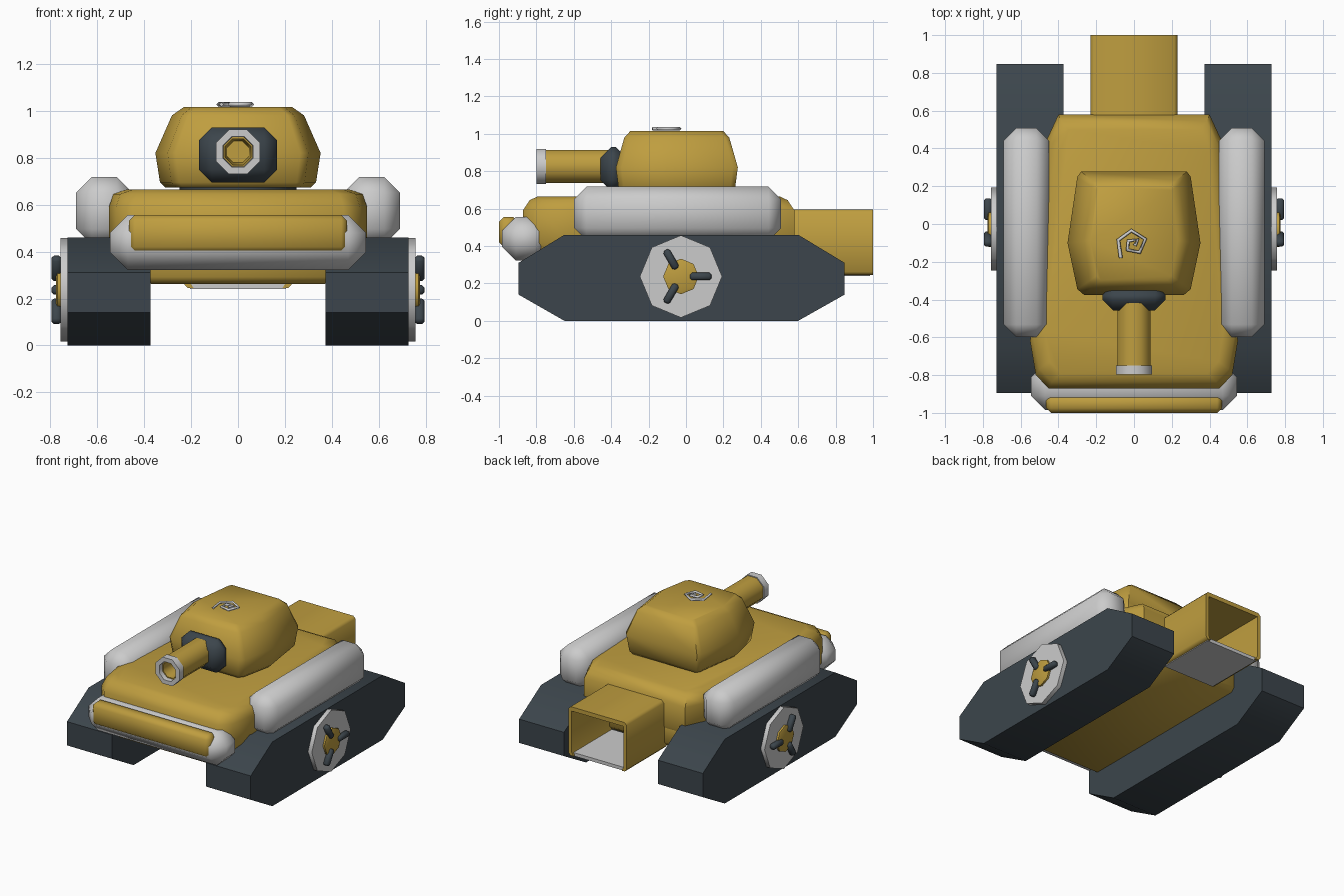
import bpy, bmesh
from math import sin, cos, pi, radians
from mathutils import Matrix, Vector

if "Cube" in bpy.data.objects:
    bpy.data.objects.remove(bpy.data.objects["Cube"])


def material(name, rgb):
    m = bpy.data.materials.new(name)
    m.diffuse_color = (*rgb, 1)
    m.use_nodes = True
    m.node_tree.nodes["Principled BSDF"].inputs["Base Color"].default_value = m.diffuse_color
    return m


GOLD = material("mustard", (0.52, 0.34, 0.05))
DARK = material("charcoal", (0.045, 0.06, 0.072))


def finish(name, bm, mat=None, mirror=False, angle=50):
    bmesh.ops.recalc_face_normals(bm, faces=bm.faces)
    me = bpy.data.meshes.new(name)
    bm.to_mesh(me)
    bm.free()
    for p in me.polygons:
        p.use_smooth = True
    me.set_sharp_from_angle(angle=radians(angle))
    ob = bpy.data.objects.new(name, me)
    bpy.context.collection.objects.link(ob)
    if mat:
        me.materials.append(mat)
    if mirror:
        ob.modifiers.new("Mirror", 'MIRROR').use_mirror_merge = False
    return ob


def loft(name, rings, mat=None, caps=True, closed=False, **kw):
    """Skin a list of rings that all have the same number of points."""
    bm = bmesh.new()
    vs = [[bm.verts.new(p) for p in r] for r in rings]
    n = len(vs[0])
    pairs = list(zip(vs, vs[1:])) + ([(vs[-1], vs[0])] if closed else [])
    for a, b in pairs:
        for i in range(n):
            j = (i + 1) % n
            bm.faces.new((a[i], a[j], b[j], b[i]))
    if caps and not closed:
        bm.faces.new(vs[0])
        bm.faces.new(vs[-1])
    return finish(name, bm, mat, **kw)


def box(name, lo, hi, bevel, mat=None, matrix=None, **kw):
    bm = bmesh.new()
    lo, hi = Vector(lo), Vector(hi)
    bmesh.ops.create_cube(bm, size=1, matrix=Matrix.Translation((lo + hi) / 2)
                          @ Matrix.Diagonal((*(hi - lo), 1)))
    if bevel:
        bmesh.ops.bevel(bm, geom=bm.edges[:], offset=bevel, segments=1,
                        affect='EDGES', profile=0.5)
    if matrix:
        bm.transform(matrix)
    return finish(name, bm, mat, **kw)


def symmetric(half):
    """Full plan outline from its right half, listed back to front."""
    return half + [(-x, y) for x, y in reversed(half)]


def stacked(plan, cy, levels):
    return [[(x * sx, cy + (y - cy) * sy, z) for x, y in plan]
            for z, sx, sy in levels]


def disc_ring(x, r, n=8):
    return [(x, -0.027 + r * cos(2 * pi * i / n), 0.237 + r * sin(2 * pi * i / n))
            for i in range(n)]


def barrel_ring(y, r):
    return [(r * cos(pi * (i + .5) / 4), y, 0.825 + r * sin(pi * (i + .5) / 4))
            for i in range(8)]


# Tracks
track = [(-.895, .14), (-.65, 0), (.60, 0), (.848, .14),
         (.848, .31), (.60, .46), (-.65, .46), (-.895, .31)]
loft("track", [[(x, y, z) for y, z in track] for x in (.372, .727)], DARK, mirror=True)

# Wheel discs, hubs and three spokes each
loft("wheel_disc", [disc_ring(.70, .22), disc_ring(.757, .22)], mirror=True)
loft("wheel_hub", [disc_ring(.74, .095), disc_ring(.77, .095), disc_ring(.776, .08)],
     GOLD, mirror=True)
for k in range(3):
    m = Matrix.Translation((0, -.027, .237)) @ Matrix.Rotation(2 * pi * k / 3, 4, 'X')
    box(f"wheel_spoke_{k + 1}", (.752, .048, -.02), (.795, .163, .02), .011, DARK, m,
        mirror=True)

# Hull and belly
hull = symmetric([(.40, .58), (.46, .45), (.55, -.62), (.52, -.80), (.45, -.872)])
loft("hull", stacked(hull, -.146, [(.36, .93, .96), (.42, 1, 1), (.59, 1, 1),
                                   (.645, .965, .95), (.665, .86, .89)]), GOLD)
box("belly", (-.40, -.84, .262), (.40, .57, .50), .03, GOLD)

# Side fenders
box("side_fender", (.45, -.598, .43), (.69, .508, .717), .066, mirror=True, angle=60)

# Front bumper with inset bar
box("front_bumper", (-.545, -.985, .322), (.545, -.735, .555), .075, angle=60)
box("bumper_bar", (-.465, -1.0, .395), (.465, -.90, .555), .025, GOLD, angle=60)

# Rear open box: inverted channel with a floor plate
half = [(.19, .245), (.215, .245), (.23, .262), (.23, .578), (.213, .595)]
inner = [(.205, .565), (.205, .27)]
channel = ([(x, z) for x, z in half] + [(-x, z) for x, z in reversed(half)]
           + [(-x, z) for x, z in reversed(inner)] + inner)
loft("rear_box", [[(x, y, z) for x, z in channel] for y in (.55, 1.0)], GOLD)
box("rear_box_floor", (-.204, .55, .24), (.204, .985, .264), 0)

# Turret and its neck
turret = symmetric([(.28, .277), (.30, .25), (.352, -.10), (.30, -.345), (.265, -.375)])
loft("turret", stacked(turret, -.05, [(.672, .88, .90), (.695, .945, .95), (.82, 1, 1),
                                      (.98, .80, .86), (1.015, .66, .76)]), GOLD)
neck = [(.25 * cos(pi * i / 8), -.03 + .25 * sin(pi * i / 8)) for i in range(16)]
loft("turret_neck", stacked(neck, -.03, [(.62, 1, 1), (.70, 1, 1)]), DARK)

# Gun mantlet, barrel and muzzle ring
box("gun_mantlet", (-.167, -.457, .695), (.167, -.32, .928), .055, DARK, angle=60)
loft("gun_barrel", [barrel_ring(y, r) for y, r in
                    [(-.40, .095), (-.765, .095), (-.765, .06), (-.62, .05)]], GOLD)
loft("muzzle_ring", [barrel_ring(y, r) for y, r in
                     [(-.748, .102), (-.798, .102), (-.798, .07), (-.748, .066)]],
     closed=True)

# Coiled handle on the turret roof
coil = [(-.07, -.18), (-.083, -.085), (-.014, -.035), (.06, -.08), (.03, -.15),
        (-.035, -.137), (-.03, -.09), (.02, -.083), (.004, -.115)]
cu = bpy.data.curves.new("roof_coil", 'CURVE')
cu.dimensions = '3D'
cu.bevel_depth = .01
cu.bevel_resolution = 0
cu.use_fill_caps = True
sp = cu.splines.new('POLY')
sp.points.add(len(coil) - 1)
for p, (x, y) in zip(sp.points, coil):
    p.co = (x, y, 1.027, 1)
bpy.context.collection.objects.link(bpy.data.objects.new("roof_coil", cu))
